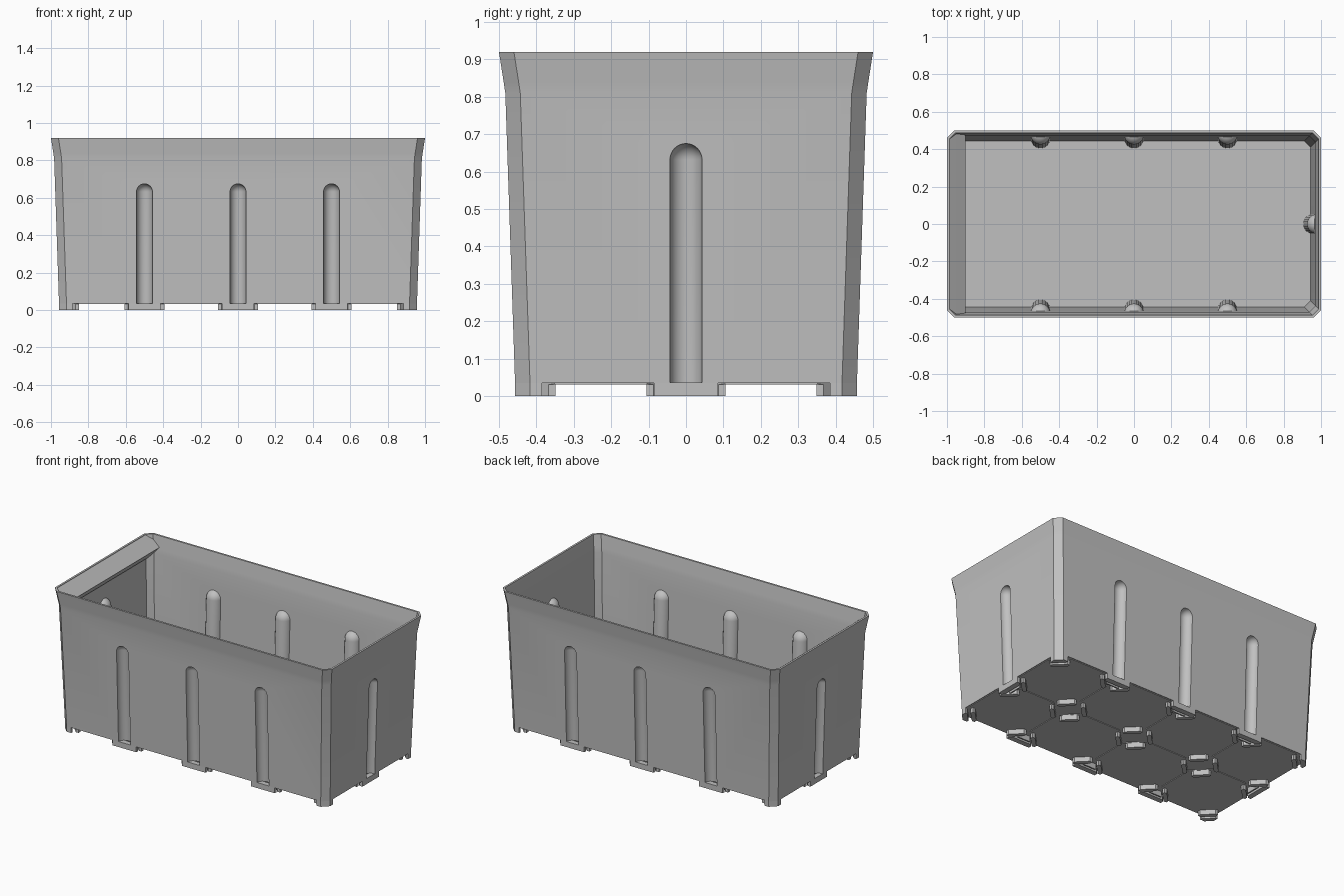
import bpy, bmesh
from math import pi, sin, cos, radians
from mathutils import Matrix, Vector

cube = bpy.data.objects.get("Cube")
if cube:
    bpy.data.objects.remove(cube, do_unlink=True)

GREY = (0.53, 0.53, 0.53, 1)
plastic = bpy.data.materials.new("grey plastic")
plastic.use_nodes = True
plastic.diffuse_color = GREY
bsdf = plastic.node_tree.nodes["Principled BSDF"]
bsdf.inputs["Base Color"].default_value = GREY
bsdf.inputs["Roughness"].default_value = 0.6


def add_loft(bm, rings):
    """Closed solid through rings with equal point counts."""
    loops = [[bm.verts.new(p) for p in ring] for ring in rings]
    n = len(loops[0])
    for a, b in zip(loops, loops[1:]):
        for i in range(n):
            j = (i + 1) % n
            bm.faces.new((a[i], a[j], b[j], b[i]))
    bm.faces.new(loops[0][::-1])
    bm.faces.new(loops[-1])


def add_prism(bm, outline, low, high):
    add_loft(bm, [[(x, y, z) for x, y in outline] for z in (low, high)])


def finish(bm, name):
    bmesh.ops.recalc_face_normals(bm, faces=bm.faces)
    mesh = bpy.data.meshes.new(name)
    bm.to_mesh(mesh)
    bm.free()
    mesh.materials.append(plastic)
    obj = bpy.data.objects.new(name, mesh)
    bpy.context.collection.objects.link(obj)
    return obj


def octagon(hx, hy, cut):
    quarter = [(hx, hy - cut), (hx - cut, hy)]
    flip = [(x, y) for x, y in quarter[::-1]]
    return (quarter + [(-x, y) for x, y in flip]
            + [(-x, -y) for x, y in quarter] + [(x, -y) for x, y in flip])


def subtract(target, cutter):
    mod = target.modifiers.new("cut", "BOOLEAN")
    mod.operation = "DIFFERENCE"
    mod.solver = "EXACT"
    mod.object = cutter
    bpy.context.view_layer.objects.active = target
    bpy.ops.object.modifier_apply(modifier=mod.name)
    bpy.data.objects.remove(cutter, do_unlink=True)


def tub_solid(name, profile, cut):
    bm = bmesh.new()
    add_loft(bm, [[(x, y, z) for x, y in octagon(1 - d, 0.5 - d, cut)]
                  for z, d in profile])
    return finish(bm, name)


# Wall stations: (position along the wall, wall distance, turn)
STATIONS = [(s, 0.457, t) for t in (0, pi) for s in (-0.5, 0, 0.5)]
STATIONS += [(0, 0.957, t) for t in (pi / 2, -pi / 2)]


def channels(name, radius, bottom):
    """Round-topped columns leaning with the tapered walls."""
    bm = bmesh.new()
    sections = [(radius, bottom)]
    for k in range(9):
        a = radians(k * 11)
        sections.append((radius * cos(a), 0.632 + radius * sin(a)))
    for along, dist, turn in STATIONS:
        spin = Matrix.Rotation(turn, 3, "Z")
        rings = []
        for r, z in sections:
            out = dist + 0.034 * (z - 0.035)
            rings.append([spin @ Vector((along + r * cos(i * pi / 12),
                                         -out + r * sin(i * pi / 12), z))
                          for i in range(24)])
        add_loft(bm, rings)
    return finish(bm, name)


# Tub: tapered shell with flared rim and round wall channels
tub = tub_solid("tub", [(0.035, 0.043), (0.81, 0.017), (0.84, 0.0125), (0.92, 0)], 0.04)
cavity = tub_solid("cavity", [(0.052, 0.056), (0.81, 0.03), (0.84, 0.0255), (0.94, 0.0095)], 0.033)
subtract(cavity, channels("channel_backs", 0.052, 0.01))
subtract(tub, cavity)
subtract(tub, channels("channel_grooves", 0.043, 0.0))

# Sloping label ledge inside the right-hand rim
bm = bmesh.new()
add_loft(bm, [[(-0.988, s * 0.46, 0.918), (-0.95, s * 0.485, 0.889),
               (-0.9, s * 0.482, 0.85), (-0.96, s * 0.45, 0.78)] for s in (-1, 1)])
finish(bm, "label_ledge")

# Underside tiles, with cut corners and narrow seams
XS = (-0.955, -0.5, 0, 0.5, 0.955)
YS = (-0.455, 0, 0.455)
bm = bmesh.new()
for x0, x1 in zip(XS, XS[1:]):
    for y0, y1 in zip(YS, YS[1:]):
        shape = octagon((x1 - x0) / 2 - 0.004, (y1 - y0) / 2 - 0.004, 0.1)
        add_prism(bm, [(x + (x0 + x1) / 2, y + (y0 + y1) / 2) for x, y in shape],
                  0.031, 0.038)
finish(bm, "underside_tiles")

# Diagonal feet around each tile corner
BAR = [(-0.058, 0.002), (-0.045, 0.015), (0.045, 0.015),
       (0.058, 0.002), (0.045, -0.012), (-0.045, -0.012)]
bm = bmesh.new()
for cx in XS:
    for cy in YS:
        for k in range(4):
            a = pi / 4 + k * pi / 2
            dx, dy = cos(a), sin(a)
            if abs(cx + dx * 0.09) > 0.955 or abs(cy + dy * 0.09) > 0.455:
                continue
            add_prism(bm, [(cx + dx * (0.09 + v) - dy * u, cy + dy * (0.09 + v) + dx * u)
                           for u, v in BAR], 0, 0.036)
finish(bm, "diagonal_feet")

# Feet and ribs under the wall channels
FOOT = [(-0.085, 0), (0.085, 0), (0.085, 0.02), (0.07, 0.035), (-0.07, 0.035), (-0.085, 0.02)]
RIB = [(-0.045, 0.05), (0.045, 0.05), (0.045, 0.058), (-0.045, 0.058)]
bm = bmesh.new()
for along, dist, turn in STATIONS:
    spin = Matrix.Rotation(turn, 2)
    for shape in (FOOT, RIB):
        add_prism(bm, [spin @ Vector((along + u, v - dist)) for u, v in shape], 0, 0.036)
finish(bm, "channel_feet")

# Corner feet continuing the chamfered walls
CORNER = [(0, 0.04), (0.04, 0), (0.072, 0), (0.072, 0.014), (0.014, 0.072), (0, 0.072)]
bm = bmesh.new()
for sx in (-1, 1):
    for sy in (-1, 1):
        add_prism(bm, [(sx * (0.957 - u), sy * (0.457 - v)) for u, v in CORNER], 0, 0.036)
finish(bm, "corner_feet")

# Smooth the round channels, keep edges crisp
bpy.ops.object.select_all(action="DESELECT")
tub.select_set(True)
bpy.context.view_layer.objects.active = tub
bpy.ops.object.shade_smooth_by_angle(angle=radians(30))
